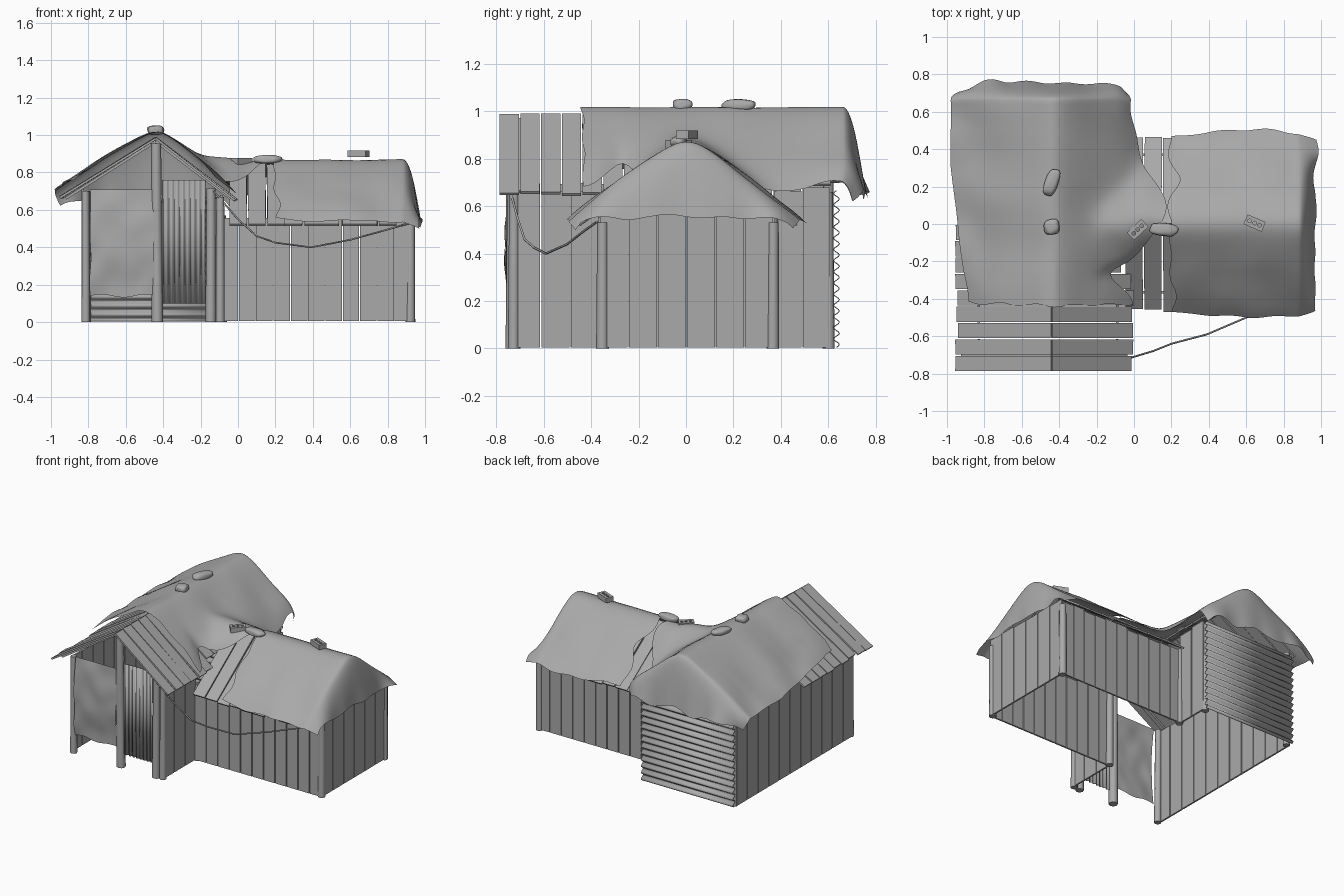
import bpy, bmesh, math, random
from mathutils import Vector, Matrix, noise

random.seed(4)
if "Cube" in bpy.data.objects:
    bpy.data.objects.remove(bpy.data.objects["Cube"], do_unlink=True)

grey = bpy.data.materials.new("weathered grey")
grey.use_nodes = True
grey.diffuse_color = (0.4, 0.4, 0.4, 1)
grey.node_tree.nodes["Principled BSDF"].inputs["Base Color"].default_value = (0.4, 0.4, 0.4, 1)


def finish(name, bm, smooth=None):
    bmesh.ops.recalc_face_normals(bm, faces=bm.faces)
    mesh = bpy.data.meshes.new(name)
    bm.to_mesh(mesh)
    bm.free()
    mesh.materials.append(grey)
    obj = bpy.data.objects.new(name, mesh)
    bpy.context.collection.objects.link(obj)
    if smooth:
        bpy.ops.object.select_all(action="DESELECT")
        obj.select_set(True)
        bpy.context.view_layer.objects.active = obj
        bpy.ops.object.shade_smooth_by_angle(angle=math.radians(smooth))
    return obj


def jitter(amount):
    return random.uniform(-amount, amount)


def board(bm, a, b, side, thick=0.012):
    """Plank from a to b; side is its half-width vector."""
    a, b, side = Vector(a), Vector(b), Vector(side)
    n = (b - a).cross(side).normalized() * thick / 2
    ends = [[bm.verts.new(p + s * side + t * n) for s, t in ((-1, -1), (1, -1), (1, 1), (-1, 1))]
            for p in (a, b)]
    bm.faces.new(ends[0])
    bm.faces.new(ends[1])
    for i in range(4):
        j = (i + 1) % 4
        bm.faces.new((ends[0][i], ends[0][j], ends[1][j], ends[1][i]))


def plank_wall(name, start, end, top, count):
    bm = bmesh.new()
    start, end = Vector(start), Vector(end)
    step = (end - start) / count
    for i in range(count):
        p = (start + step * (i + 0.5)).to_3d()
        board(bm, p + Vector((0, 0, 0.005)), p + Vector((0, 0, top + jitter(0.01))),
              (step * 0.475).to_3d())
    finish(name, bm)


def grid_sheet(name, nu, nv, point, smooth=60, thick=0):
    bm = bmesh.new()
    rows = [[bm.verts.new(point(i / nu, j / nv)) for i in range(nu + 1)] for j in range(nv + 1)]
    for r, s in zip(rows, rows[1:]):
        for i in range(nu):
            bm.faces.new((r[i], r[i + 1], s[i + 1], s[i]))
    obj = finish(name, bm, smooth)
    if thick:
        solid = obj.modifiers.new("thickness", "SOLIDIFY")
        solid.thickness, solid.offset = thick, 0


# Plank walls
L, R, F, B = -0.83, -0.09, -0.735, 0.61
WF, WB, WE = -0.365, 0.37, 0.928
plank_wall("main_left_wall", (L, F), (L, B), 0.70, 11)
plank_wall("main_right_wall_front", (R, F), (R, WF), 0.67, 3)
plank_wall("main_right_wall_back", (R, WB), (R, B), 0.67, 2)
plank_wall("wing_front_wall", (R, WF), (WE, WF), 0.55, 11)
plank_wall("wing_back_wall", (R, WB), (WE, WB), 0.55, 11)
plank_wall("wing_end_wall", (WE, WF), (WE, WB), 0.57, 6)

# Corrugated sheets
grid_sheet("corrugated_back_wall", 1, 112, lambda u, v: (
    L + u * (R - L), B + 0.024 + 0.012 * math.sin(v * 28 * math.pi), 0.005 + 0.66 * v), 50, 0.004)
grid_sheet("corrugated_door", 64, 1, lambda u, v: (
    -0.405 + 0.23 * u, F + 0.006 * math.sin(u * 16 * math.pi), 0.10 + 0.66 * v), 60, 0.004)


# Hanging curtain in the doorway
def curtain(u, v):
    wave = noise.noise(Vector((u * 3, v * 4, 2)))
    return (-0.79 + 0.34 * u + 0.012 * wave * (1 - v),
            -0.742 - 0.02 * math.sin(v * math.pi) + 0.012 * wave,
            0.14 + 0.57 * v + 0.008 * math.sin(u * 9) * (1 - v))


grid_sheet("curtain", 14, 18, curtain)

# Posts, slightly leaning
bm = bmesh.new()
posts = [(-0.815, -0.725, 0.70, 0.024), (-0.435, -0.73, 0.955, 0.031), (-0.145, -0.73, 0.715, 0.028),
         (-0.095, -0.725, 0.67, 0.024), (-0.81, 0.6, 0.70, 0.024), (-0.11, 0.6, 0.66, 0.024),
         (-0.085, -0.35, 0.57, 0.026), (-0.085, 0.365, 0.56, 0.026),
         (0.922, -0.352, 0.53, 0.026), (0.922, 0.367, 0.53, 0.026)]
for x, y, h, r in posts:
    geo = bmesh.ops.create_cone(bm, segments=8, cap_ends=True, radius1=r, radius2=r * 0.88, depth=h)
    lean = Matrix.Rotation(jitter(0.008), 4, "X") @ Matrix.Rotation(jitter(0.008), 4, "Y")
    bmesh.ops.transform(bm, verts=geo["verts"], matrix=Matrix.Translation((x, y, h / 2)) @ lean)
finish("posts", bm, 50)

# Roof boards on both gables, running down the slope
bm = bmesh.new()
RX = -0.44
for i in range(16):
    y = -0.745 + i * 0.0875
    for x, z in ((-0.945, 0.667), (-0.012, 0.652)):
        side = (jitter(0.001), 0.0405, 0)
        if x > RX and -0.3 < y < 0.42:
            x, z = -0.08, 0.70
        elif y > 0:
            x, z = x + math.copysign(0.06, RX - x), z + 0.035
        board(bm, (RX, y, 0.982 + jitter(0.003)), (x + jitter(0.008), y, z + jitter(0.004)), side, 0.012)
finish("main_roof_boards", bm)
bm = bmesh.new()
for i in range(9):
    x = 0.0 + i * 0.1
    for s in (-1, 1):
        board(bm, (x, 0, 0.842 + jitter(0.004)), (x + jitter(0.008), s * (0.46 + jitter(0.01)), 0.52),
              (0.0465, 0, 0), 0.012)
finish("wing_roof_boards", bm)

# Rafters under the front gable
bm = bmesh.new()
for x, z in ((-0.92, 0.662), (-0.04, 0.66)):
    board(bm, (RX, -0.70, 0.966), (x, -0.70, z), (0, 0.015, 0), 0.014)
finish("front_rafters", bm)


# Draped cloth roofs
def ridge(d, soft):
    return math.sqrt(d * d + soft * soft) - soft


def main_height(x):
    return 1.015 - ridge(x - RX, 0.06) * (0.62 if x < RX else 0.78)


def wing_height(y):
    return 0.868 - ridge(y, 0.08) * 0.75


def wobble(a, b, scale, seed):
    return noise.noise(Vector((a * scale, b * scale, seed)))


def main_cloth(u, v):
    s = 2 * u - 1
    along, drop = min(v / 0.78, 1), max(0, (v - 0.78) / 0.22)
    turn = drop * math.pi / 2
    y = -0.43 + 1.09 * along
    # The right hem reaches out over the ridge of the wing
    over = math.exp(-((y - 0.08) / 0.21) ** 2)
    reach = 0.005 + 0.16 * over - 0.14 * math.exp(-((y + 0.27) / 0.08) ** 2)
    hem = RX - 0.54 + 0.12 * max(0, 0.3 - y) if s < 0 else reach
    x = RX + abs(s) * (hem - RX) + 0.035 * abs(s) ** 6 * wobble(y, s, 4, 7)
    z = m = main_height(x)
    if s > 0:
        w = wing_height(y)
        z = (m + w + math.sqrt((m - w) ** 2 + 0.003)) / 2
    z += 0.022 * wobble(x, y, 4, 1) * (0.3 + abs(s))
    z -= abs(s) ** 6 * (0.005 if s < 0 else 0.04 * (1 - over))
    y += (1 - along) * 0.05 * wobble(x, 0, 6, 3)
    if drop:
        low = 0.655 + 0.05 * wobble(x, 0, 6, 5)
        z -= max(0, z - low) * (1 - math.cos(turn))
        y += 0.065 * math.sin(turn) + drop ** 3 * (0.03 + 0.06 * wobble(x, 1, 6, 9))
        # Round the back corners
        z -= 0.035 * drop * abs(s) ** 6
        y -= 0.05 * drop * abs(s) ** 10
        x -= s * 0.03 * drop ** 2 * abs(s) ** 6
    return x, y, z


def wing_cloth(u, v):
    s = 2 * u - 1
    along, drop = min(v / 0.75, 1), max(0, (v - 0.75) / 0.25)
    turn = drop * math.pi / 2
    x = 0.20 + 0.68 * along + (1 - along) * 0.07 * wobble(s, 0, 3, 4)
    y = s * (0.47 + 0.03 * math.sin(along * 2.6) + 0.03 * wobble(x, s, 5, 6))
    z = wing_height(y) + 0.022 * wobble(x, y, 4, 2) * (0.3 + abs(s)) - 0.015 * abs(s) ** 8
    if drop:
        low = 0.555 + 0.03 * wobble(y, 0, 6, 8)
        z -= max(0, z - low) * (1 - math.cos(turn))
        x += 0.07 * math.sin(turn) + drop ** 3 * (0.02 + 0.04 * wobble(y, 1, 6, 9))
        # Round the end corners
        z -= 0.035 * drop * abs(s) ** 6
        y *= 1 - 0.06 * drop
    return x, y, z


grid_sheet("main_roof_cloth", 48, 60, main_cloth, 80)
grid_sheet("wing_roof_cloth", 40, 48, wing_cloth, 80)

# Stones weighing the cloth down
for k, (pos, size, turn) in enumerate([((-0.44, 0.22, 1.026), (0.036, 0.072, 0.024), -0.35),
                                       ((-0.44, -0.015, 1.026), (0.042, 0.042, 0.025), 0.3),
                                       ((0.16, -0.03, 0.87), (0.073, 0.035, 0.024), -0.1)]):
    bm = bmesh.new()
    bmesh.ops.create_icosphere(bm, subdivisions=3, radius=1)
    for v in bm.verts:
        lump = 1 + 0.15 * noise.noise(v.co * 1.3 + Vector((k * 5, 0, 0)))
        v.co = Vector([math.copysign(abs(c) ** 0.75, c) for c in v.co]) * lump
    bm.transform(Matrix.Translation(pos) @ Matrix.Rotation(turn, 4, "Z") @ Matrix.Diagonal((*size, 1)))
    finish("roof_stone", bm, 60)

# Bricks with three drilled holes
for pos, turn in (((0.02, -0.03, 0.86), 0.75), ((0.645, 0.005, 0.9), -0.4)):
    place = Matrix.Translation(pos) @ Matrix.Rotation(turn, 4, "Z")
    bm = bmesh.new()
    bmesh.ops.create_cube(bm, size=1, matrix=place @ Matrix.Diagonal((0.105, 0.056, 0.036, 1)))
    brick = finish("roof_brick", bm)
    bm = bmesh.new()
    for i in (-1, 0, 1):
        bmesh.ops.create_cone(bm, cap_ends=True, segments=10, radius1=0.010, radius2=0.010, depth=0.1,
                              matrix=place @ Matrix.Translation((i * 0.029, 0, 0)))
    cutter = finish("hole_cutter", bm)
    mod = brick.modifiers.new("holes", "BOOLEAN")
    mod.object, mod.operation, mod.solver = cutter, "DIFFERENCE", "EXACT"
    graph = bpy.context.evaluated_depsgraph_get()
    drilled = bpy.data.meshes.new_from_object(brick.evaluated_get(graph))
    brick.modifiers.clear()
    brick.data = drilled
    bpy.data.objects.remove(cutter, do_unlink=True)

# Slack rope between the front corner and the far wing corner
curve = bpy.data.curves.new("rope", "CURVE")
curve.dimensions = "3D"
curve.bevel_depth, curve.bevel_resolution = 0.005, 1
path = [(-0.13, -0.75, 0.70), (0, -0.71, 0.55), (0.1, -0.68, 0.46), (0.2, -0.64, 0.425),
        (0.39, -0.59, 0.40), (0.6, -0.50, 0.44), (0.8, -0.43, 0.495), (0.92, -0.38, 0.53)]
spline = curve.splines.new("POLY")
spline.points.add(len(path) - 1)
for p, co in zip(spline.points, path):
    p.co = (*co, 1)
curve.materials.append(grey)
bpy.context.collection.objects.link(bpy.data.objects.new("rope", curve))
